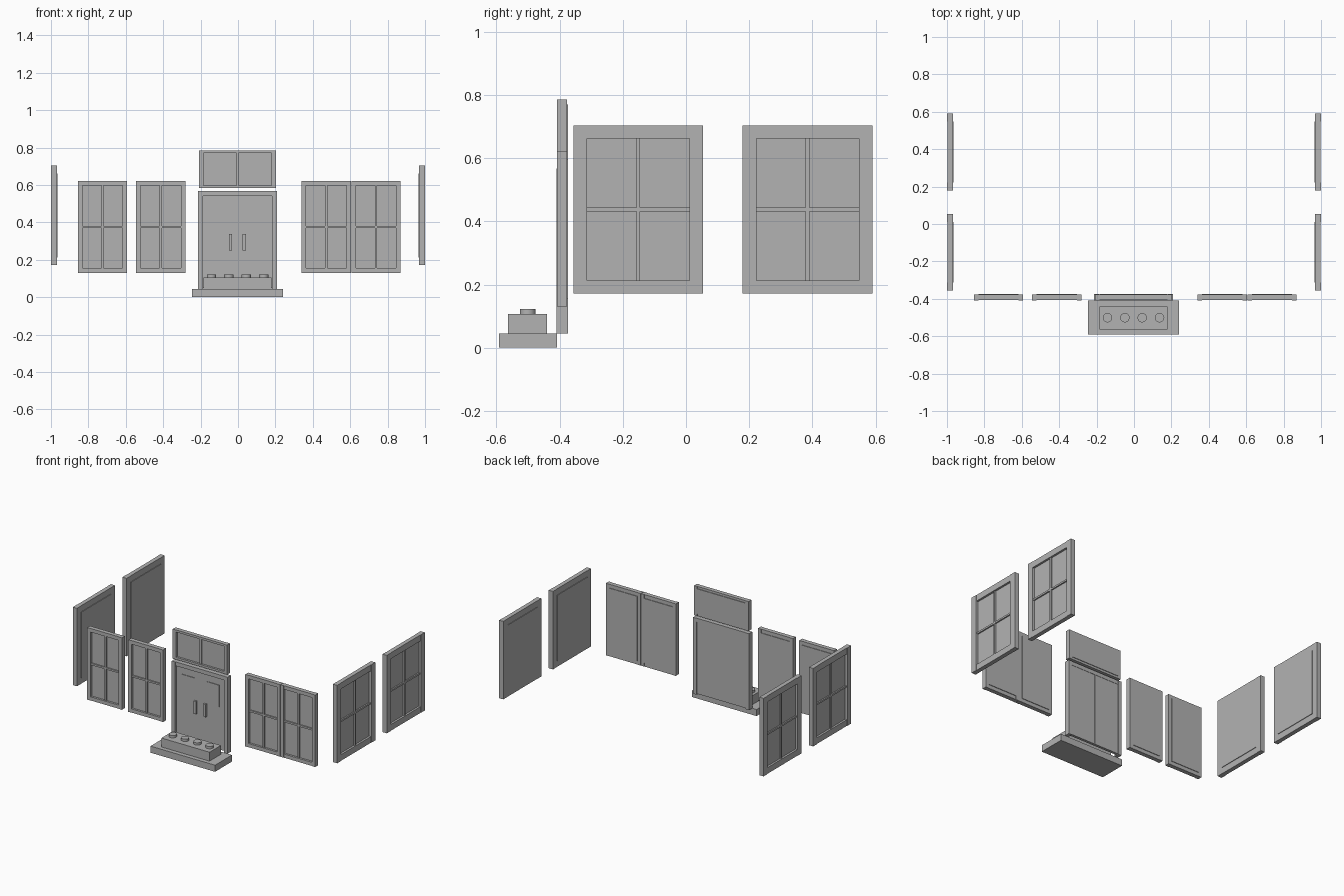
import bpy
import math
from mathutils import Matrix

cube = bpy.data.objects.get("Cube")
if cube:
    bpy.data.objects.remove(cube, do_unlink=True)

grey = bpy.data.materials.new("plain grey")
grey.use_nodes = True
colour = (0.45, 0.45, 0.45, 1)
grey.diffuse_color = colour
grey.node_tree.nodes["Principled BSDF"].inputs["Base Color"].default_value = colour

FACES = [(0, 2, 3, 1), (4, 5, 7, 6), (0, 1, 5, 4), (2, 6, 7, 3), (0, 4, 6, 2), (1, 3, 7, 5)]


def box(name, xs, ys, zs, place=Matrix()):
    """Box between pairs of limits, moved by a placement matrix."""
    mesh = bpy.data.meshes.new(name)
    corners = [(x, y, z) for z in zs for y in ys for x in xs]
    mesh.from_pydata(corners, [], FACES)
    mesh.materials.append(grey)
    mesh.update()
    obj = bpy.data.objects.new(name, mesh)
    obj.matrix_world = place
    bpy.context.collection.objects.link(obj)
    return obj


def window(name, place, width, bottom, top, stile, rail, crossbar=True):
    """Framed window facing local -y: stiles, rails, rear pane, glazing bars."""
    w, d = width / 2, 0.016
    inner = w - stile
    for side, s in (("left", 1), ("right", -1)):
        box(f"{name}_{side}_stile", sorted((s * inner, s * w)), (-d, d), (bottom, top), place)
    rails = {"bottom": (bottom, bottom + rail), "top": (top - rail, top)}
    for end, zs in rails.items():
        box(f"{name}_{end}_rail", (-inner, inner), (-d + 0.002, d - 0.001), zs, place)
    low, high = bottom + rail, top - rail
    box(f"{name}_pane", (-inner, inner), (0, d + 0.003), (low, high), place)
    bar, front = 0.006, -0.009
    box(f"{name}_upright_bar", (-bar, bar), (front, 0), (low, high), place)
    if crossbar:
        mid = (low + high) / 2
        for side, xs in (("right", (-inner, -bar)), ("left", (bar, inner))):
            box(f"{name}_{side}_crossbar", xs, (front, 0), (mid - bar, mid + bar), place)


# Front windows: two apart on one side, a pair on the other
WALL_Y = -0.392
for i, x in enumerate((-0.724, -0.413, 0.472, 0.738)):
    window(f"front_window_{i + 1}", Matrix.Translation((x, WALL_Y, 0)),
           0.263, 0.13, 0.622, 0.024, 0.025)

# Side windows, facing outwards
for side, s in (("left", 1), ("right", -1)):
    for end, y in (("front", -0.151), ("back", 0.385)):
        place = Matrix.Translation((s * 0.984, y, 0)) @ Matrix.Rotation(s * math.pi / 2, 4, "Z")
        window(f"{side}_{end}_window", place, 0.411, 0.171, 0.704, 0.043, 0.042)

# Window above the door
door_place = Matrix.Translation((-0.003, WALL_Y, 0))
window("transom_window", door_place, 0.411, 0.583, 0.785, 0.024, 0.015, crossbar=False)

# Door frame, leaves, raised panels and handles
box("door_head", (-0.185, 0.185), (-0.016, 0.016), (0.54, 0.567), door_place)
for side, s in (("left", 1), ("right", -1)):
    def door_part(name, xs, ys, zs):
        box(f"{side}_door_{name}", sorted(s * x for x in xs), ys, zs, door_place)
    door_part("jamb", (0.185, 0.211), (-0.018, 0.018), (0.045, 0.567))
    door_part("leaf", (0.001, 0.185), (-0.004, 0.014), (0.05, 0.54))
    door_part("panel", (0.047, 0.14), (-0.008, -0.004), (0.34, 0.49))
    door_part("handle", (0.028, 0.046), (-0.018, -0.004), (0.25, 0.337))

# Doorstep with a studded block on it
box("doorstep", (-0.247, 0.241), (-0.592, -0.409), (0, 0.045))
box("step_block", (-0.185, 0.179), (-0.563, -0.44), (0.045, 0.106))
for i in range(4):
    bpy.ops.mesh.primitive_cylinder_add(vertices=24, radius=0.025, depth=0.016,
                                        location=(-0.142 + i * 0.093, -0.501, 0.114))
    stud = bpy.context.object
    stud.name = f"block_stud_{i + 1}"
    stud.data.materials.append(grey)
    bpy.ops.object.shade_smooth_by_angle()
